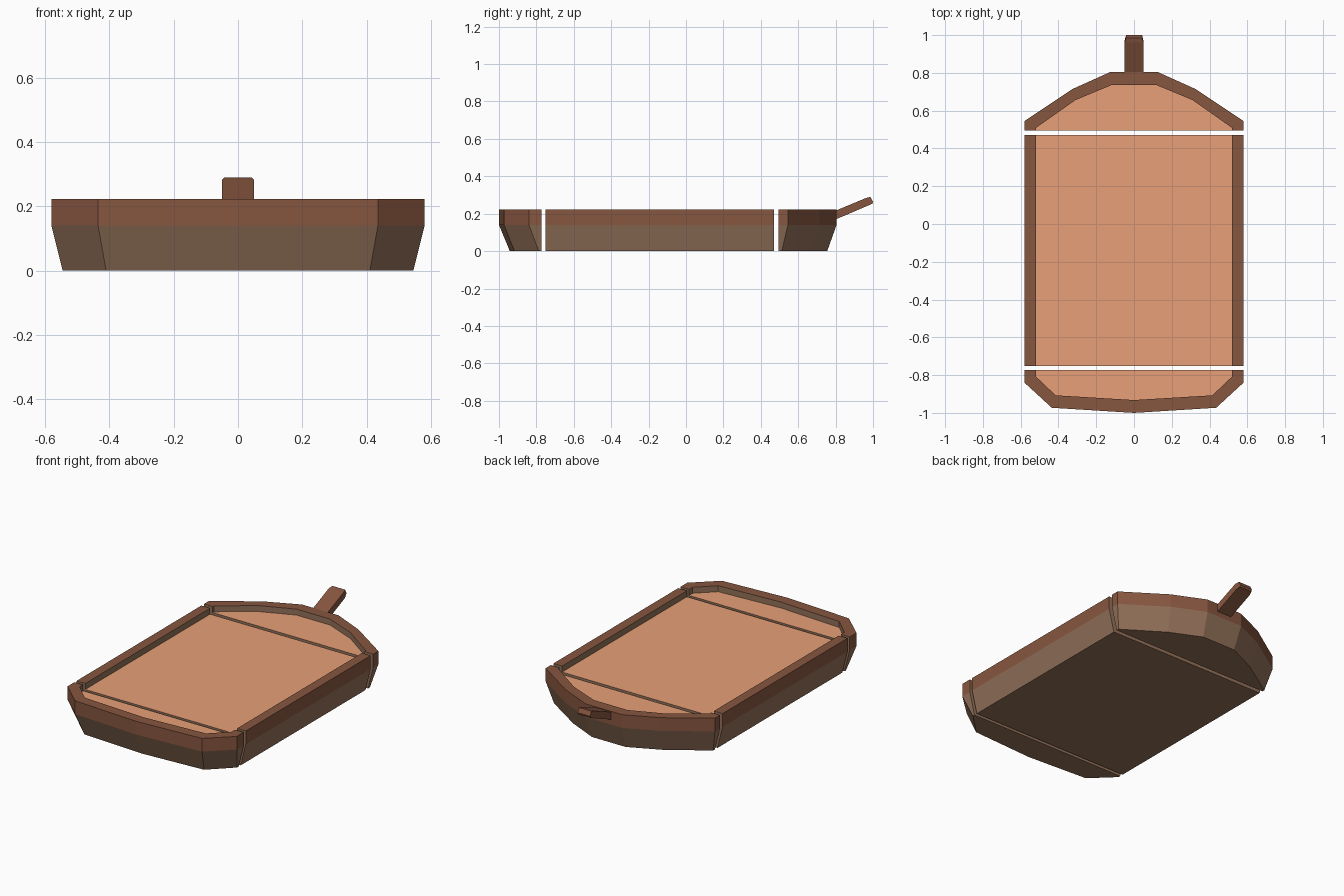
import bpy, bmesh

if "Cube" in bpy.data.objects:
    bpy.data.objects.remove(bpy.data.objects["Cube"])


def material(name, rgb):
    m = bpy.data.materials.new(name)
    m.diffuse_color = (*rgb, 1)
    m.use_nodes = True
    m.node_tree.nodes["Principled BSDF"].inputs["Base Color"].default_value = m.diffuse_color
    return m


RIM = material("rim_wood", (0.24, 0.092, 0.05))
HULL = material("hull_wood", (0.29, 0.165, 0.10))
FLOOR = material("floor_wood", (0.80, 0.35, 0.185))
Z_KNEE, Z_TOP, Z_FLOOR = 0.14, 0.222, 0.185


def finish(name, bm, mats):
    bmesh.ops.recalc_face_normals(bm, faces=bm.faces)
    me = bpy.data.meshes.new(name)
    bm.to_mesh(me)
    bm.free()
    for m in mats:
        me.materials.append(m)
    ob = bpy.data.objects.new(name, me)
    bpy.context.collection.objects.link(ob)
    return ob


def mirrored(stations):
    flip = [[(-x, y) for x, y in s] for s in reversed(stations)]
    return stations, flip


def hull_section(name, strips):
    """Each station is (outer, bottom, inner) xy; strips run in loop order."""
    bm = bmesh.new()

    def face(verts, mat):
        bm.faces.new(verts).material_index = mat

    rows = []
    for strip in strips:
        rows.append([[bm.verts.new((*p, z)) for p, z in
                      ((b, 0), (o, Z_KNEE), (o, Z_TOP), (i, Z_TOP), (i, Z_FLOOR))]
                     for o, b, i in strip])
    # skin along the walls: lower side, rim side, rim top, inner wall
    for row in rows:
        for a, b in zip(row, row[1:]):
            for k, mat in enumerate((1, 0, 0, 1)):
                face((a[k], b[k], b[k + 1], a[k + 1]), mat)
    # flat ends facing the gaps, then floor and underside
    for n, row in enumerate(rows):
        face(row[-1] + rows[(n + 1) % len(rows)][0][::-1], 1)
    face([s[4] for row in rows for s in row], 2)
    face([s[0] for row in rows for s in row], 1)
    finish(name, bm, (RIM, HULL, FLOOR))


# Middle section: two straight walls
side = [[(0.58, y), (0.545, y), (0.52, y)] for y in (-0.752, 0.47)]
hull_section("middle_hull", mirrored(side))

# Bow: faceted rounded front end
right, left = mirrored([
    [(0.58, 0.495), (0.545, 0.495), (0.52, 0.495)],
    [(0.58, 0.545), (0.545, 0.512), (0.52, 0.508)],
    [(0.325, 0.715), (0.305, 0.668), (0.31, 0.656)],
    [(0.125, 0.805), (0.115, 0.755), (0.115, 0.737)],
])
hull_section("bow_hull", [right + left])

# Stern: blunt, chamfered end with a slight point
right, left = mirrored([
    [(0.58, -0.773), (0.545, -0.773), (0.52, -0.773)],
    [(0.58, -0.84), (0.545, -0.787), (0.52, -0.807)],
    [(0.435, -0.973), (0.41, -0.918), (0.415, -0.907)],
])
keel = [(0, -1.0), (0, -0.942), (0, -0.932)]
hull_section("stern_hull", [right + [keel] + left])

# Bowsprit: slanted beam, extruded across x, with a chamfered tip
profile = [(0.785, 0.163), (0.97, 0.242), (0.996, 0.253), (1.0, 0.264),
           (0.986, 0.29), (0.96, 0.283), (0.785, 0.21)]
bm = bmesh.new()
f = bm.faces.new([bm.verts.new((-0.05, y, z)) for y, z in profile])
new = bmesh.ops.extrude_face_region(bm, geom=[f])["geom"]
bmesh.ops.translate(bm, vec=(0.1, 0, 0),
                    verts=[g for g in new if isinstance(g, bmesh.types.BMVert)])
for v in bm.verts:
    if v.co.y > 0.98:
        v.co.x *= 0.86
finish("bowsprit", bm, (RIM,))
